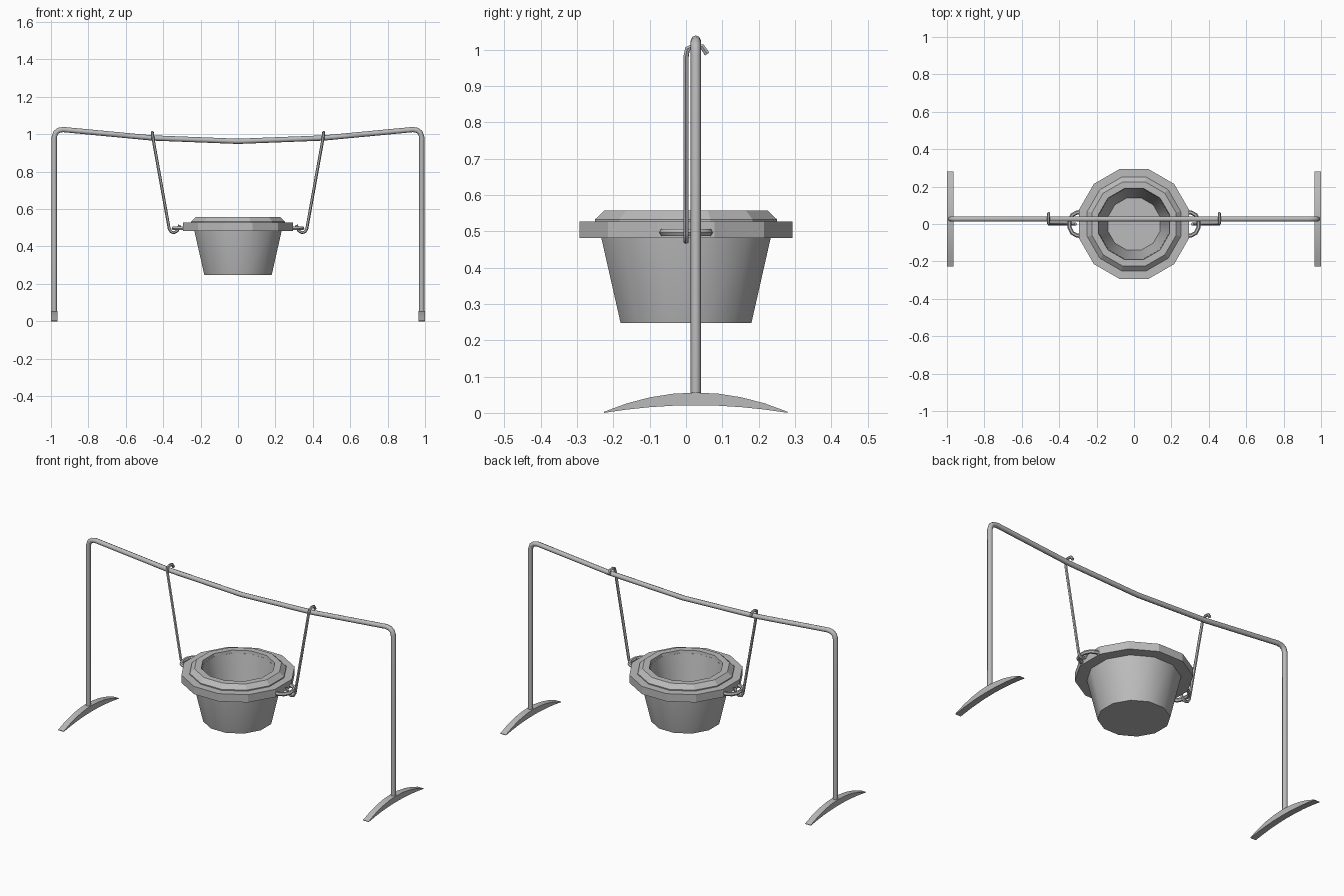
import bpy, bmesh
from math import cos, sin, pi, radians

if "Cube" in bpy.data.objects:
    bpy.data.objects.remove(bpy.data.objects["Cube"])

BAR_Y = 0.027

steel = bpy.data.materials.new("grey_steel")
steel.use_nodes = True
grey = (0.5, 0.5, 0.5, 1)
steel.diffuse_color = grey
steel.node_tree.nodes["Principled BSDF"].inputs["Base Color"].default_value = grey


def finish(obj, angle=None):
    if not obj.data.materials:
        obj.data.materials.append(steel)
    bpy.ops.object.select_all(action='DESELECT')
    obj.select_set(True)
    bpy.context.view_layer.objects.active = obj
    if angle:
        bpy.ops.object.shade_smooth_by_angle(angle=radians(angle))
    return obj


def add_mesh(name, bm, angle=None):
    bmesh.ops.recalc_face_normals(bm, faces=bm.faces)
    mesh = bpy.data.meshes.new(name)
    bm.to_mesh(mesh)
    bm.free()
    obj = bpy.data.objects.new(name, mesh)
    bpy.context.collection.objects.link(obj)
    return finish(obj, angle)


def tube(name, points, radius, rings=2):
    curve = bpy.data.curves.new(name, 'CURVE')
    curve.dimensions = '3D'
    curve.bevel_depth = radius
    curve.bevel_resolution = rings
    curve.use_fill_caps = True
    spline = curve.splines.new('POLY')
    spline.points.add(len(points) - 1)
    for point, co in zip(spline.points, points):
        point.co = (*co, 1)
    obj = bpy.data.objects.new(name, curve)
    bpy.context.collection.objects.link(obj)
    finish(obj)
    bpy.ops.object.convert(target='MESH')
    return finish(bpy.context.object, 50)


def lathe(name, profile, angle=None, closed=False, sides=12):
    # Profile holds (distance to flat side, height); flats face the axes
    bm = bmesh.new()
    rings = []
    for flat, z in profile:
        r = flat / cos(pi / sides)
        rings.append([bm.verts.new((r * cos((i + 0.5) * 2 * pi / sides),
                                    r * sin((i + 0.5) * 2 * pi / sides), z))
                      for i in range(sides)])
    pairs = list(zip(rings, rings[1:]))
    if closed:
        pairs.append((rings[-1], rings[0]))
    else:
        bm.faces.new(rings[0])
        bm.faces.new(rings[-1])
    for a, b in pairs:
        for i in range(sides):
            j = (i + 1) % sides
            bm.faces.new((a[i], a[j], b[j], b[i]))
    return add_mesh(name, bm, angle)


# Tapered pot with its hollow inside
lathe("pot_body", [(0.18, 0.247), (0.235, 0.49), (0.235, 0.54),
                   (0.187, 0.54), (0.14, 0.29)], 35)

# Wide collar and bevelled lip around the mouth
lathe("pot_rim", [(0.225, 0.482), (0.293, 0.482), (0.293, 0.527), (0.25, 0.527),
                  (0.25, 0.533), (0.225, 0.557), (0.19, 0.557), (0.187, 0.535)],
      closed=True)

# Sagging top bar with rounded corners and two posts
half = [(0.46, 0.98), (0.935, 1.025), (0.958, 1.021), (0.975, 1.008),
        (0.982, 0.985), (0.982, 0.03)]
path = [(-x, BAR_Y, z) for x, z in reversed(half)]
path += [(0, BAR_Y, 0.962)] + [(x, BAR_Y, z) for x, z in half]
tube("frame_bar", path, 0.014)

for side, label in ((1, "left"), (-1, "right")):
    # Arched foot, thin at both ends
    bm = bmesh.new()
    steps = 8
    rows = []
    for x in (0.964, 1.0):
        top, low = [], []
        for i in range(steps + 1):
            t = -1 + 2 * i / steps
            y = BAR_Y + 0.253 * t
            rise = 1 - t * t
            low.append(bm.verts.new((side * x, y, 0.021 * rise)))
            top.append(bm.verts.new((side * x, y, 0.003 + 0.053 * rise)))
        rows.append(low + top[::-1])
    bm.faces.new(rows[0])
    bm.faces.new(rows[1])
    for i in range(len(rows[0])):
        j = (i + 1) % len(rows[0])
        bm.faces.new((rows[0][i], rows[0][j], rows[1][j], rows[1][i]))
    add_mesh(label + "_foot", bm, 25)

    # Hanging rod, hooked over the bar and under the handle
    rod = [(0.456, 0.058, 0.988), (0.457, 0.045, 1.008), (0.458, 0.02, 1.01),
           (0.457, 0.004, 1.002), (0.455, 0, 0.98), (0.368, 0, 0.495),
           (0.358, 0, 0.478), (0.342, 0, 0.473), (0.325, 0, 0.483),
           (0.312, 0, 0.514)]
    tube(label + "_hanging_rod", [(side * x, y, z) for x, y, z in rod], 0.008, 1)

    # Loop handle on the rim
    loop = [(0.28, -0.064), (0.305, -0.062), (0.33, -0.048), (0.344, -0.02),
            (0.344, 0.02), (0.33, 0.048), (0.305, 0.062), (0.28, 0.064)]
    tube(label + "_handle", [(side * x, y, 0.497) for x, y in loop], 0.011, 1)
